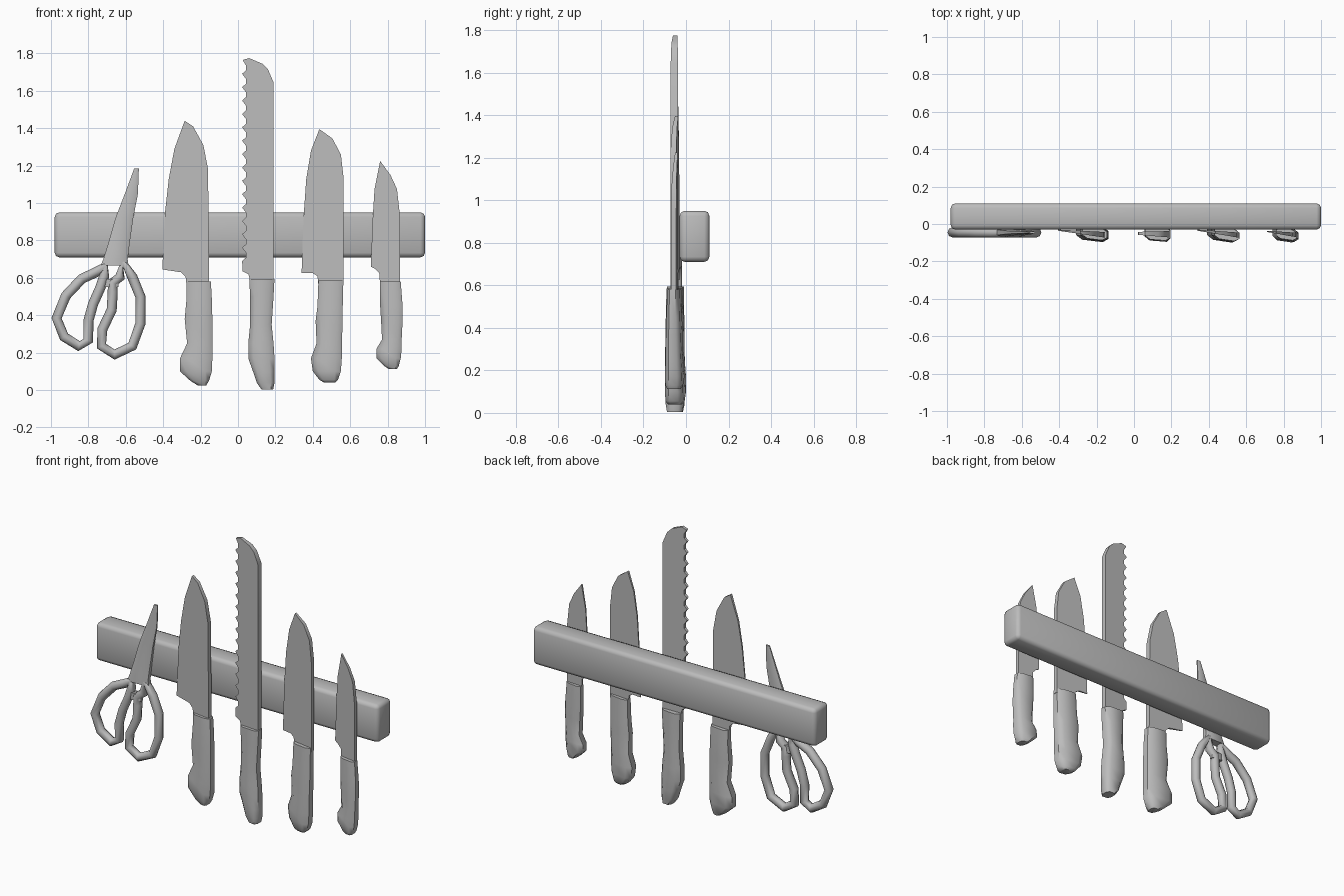
import bpy, bmesh, math
from mathutils import Vector

steel = bpy.data.materials.new("plain grey")
steel.diffuse_color = (0.5, 0.5, 0.5, 1)


def finish(bm, name, angle):
    bmesh.ops.recalc_face_normals(bm, faces=bm.faces)
    me = bpy.data.meshes.new(name)
    bm.to_mesh(me)
    bm.free()
    me.materials.append(steel)
    me.shade_smooth()
    me.set_sharp_from_angle(angle=math.radians(angle))
    ob = bpy.data.objects.new(name, me)
    bpy.context.collection.objects.link(ob)
    return ob


def skin(bm, rings, closed=False):
    """Join rings of equal length with quads, capping open ends."""
    rings = [[bm.verts.new(p) for p in r] for r in rings]
    n = len(rings[0])
    for a, b in zip(rings, rings[1:] + (rings[:1] if closed else [])):
        for i in range(n):
            j = (i + 1) % n
            bm.faces.new((a[i], a[j], b[j], b[i]))
    if not closed:
        bm.faces.new(rings[0])
        bm.faces.new(rings[-1])


def blade(name, outline, y0, slope, thin, thick):
    """Wedge-shaped plate, thin at the cutting edge (left), thick at the spine."""
    xs = [p[0] for p in outline]
    lo, hi = min(xs), max(xs)
    bm = bmesh.new()

    def side(s):
        return [(x, y0 + slope * (x - hi) + s * (thin + (thick - thin) * (x - lo) / (hi - lo)), z)
                for x, z in outline]
    skin(bm, [side(-1), side(1)])
    return finish(bm, name, 35)


def loft(name, sections, y0, slope, angle=50):
    """Chamfered box sections (z, left, right, half depth) joined along z."""
    xm = sum(s[1] + s[2] for s in sections) / (2 * len(sections))
    corners = [(1, .5), (.6, 1), (-.6, 1), (-1, .5), (-1, -.5), (-.6, -1), (.6, -1), (1, -.5)]
    rings = []
    for z, l, r, d in sections:
        c, w = (l + r) / 2, (r - l) / 2
        rings.append([(c + u * w, y0 + slope * (c + u * w - xm) + v * d, z) for u, v in corners])
    bm = bmesh.new()
    skin(bm, rings)
    return finish(bm, name, angle)


def loop(name, path, y, r, sides=8):
    """Closed tube following points in the x-z plane."""
    pts = [Vector((x, y, z)) for x, z in path]
    rings = []
    for i, p in enumerate(pts):
        t = (pts[(i + 1) % len(pts)] - pts[i - 1]).normalized()
        out = Vector((t.z, 0, -t.x))
        rings.append([p + r * (math.cos(a) * out + math.sin(a) * Vector((0, 1, 0)))
                      for a in (2 * math.pi * k / sides for k in range(sides))])
    bm = bmesh.new()
    skin(bm, rings, True)
    return finish(bm, name, 70)


# Wall rack
bm = bmesh.new()
bmesh.ops.create_cube(bm, size=1)
for v in bm.verts:
    v.co = Vector((.01 + v.co.x * 1.98, .04 + v.co.y * .14, .83 + v.co.z * .24))
bmesh.ops.bevel(bm, geom=bm.edges[:], offset=.024, segments=2, profile=.5, affect='EDGES')
finish(bm, "magnetic_rack", 50)

# Wide chef knife
blade("chef_blade", [(-.405, .645), (-.39, .95), (-.37, 1.13), (-.34, 1.29), (-.285, 1.44),
                     (-.24, 1.41), (-.185, 1.31), (-.16, 1.18), (-.155, .56), (-.275, .56),
                     (-.28, .605), (-.305, .63)], -.058, -.1, .003, .015)
loft("chef_handle", [(.58, -.275, -.145, .032), (.49, -.275, -.14, .036), (.38, -.285, -.137, .038),
                     (.25, -.272, -.137, .04), (.17, -.31, -.137, .042), (.1, -.31, -.14, .042),
                     (.05, -.255, -.155, .04), (.025, -.215, -.17, .03)], -.05, -.12)

# Bread knife with a scalloped edge
teeth = []
for i in range(15):
    z = .69 + i * .0715
    teeth += [(.022, z), (.042, z + .018), (.042, z + .045)]
blade("bread_blade", [(.025, .635)] + teeth + [(.025, 1.765), (.06, 1.775), (.13, 1.745), (.16, 1.715),
                      (.19, 1.645), (.19, .57), (.07, .57), (.055, .62)], -.055, -.03, .008, .017)
loft("bread_handle", [(.595, .06, .195, .036), (.5, .065, .19, .038), (.35, .065, .18, .039),
                      (.25, .055, .19, .04), (.17, .055, .195, .042), (.1, .08, .195, .042),
                      (.04, .1, .195, .042), (.004, .125, .188, .036)], -.05, -.08)

# Medium knife
blade("medium_blade", [(.34, .625), (.35, .915), (.365, 1.13), (.39, 1.28), (.435, 1.395),
                       (.505, 1.345), (.55, 1.26), (.565, 1.13), (.565, .56), (.43, .56),
                       (.425, .61), (.4, .625)], -.06, -.12, .003, .014)
loft("medium_handle", [(.585, .43, .563, .032), (.45, .425, .56, .036), (.37, .415, .56, .038),
                       (.25, .42, .555, .04), (.17, .39, .555, .042), (.1, .4, .55, .042),
                       (.055, .435, .535, .04), (.04, .46, .52, .03)], -.052, -.15)

# Paring knife
blade("paring_blade", [(.71, .66), (.72, .915), (.73, 1.075), (.76, 1.225), (.815, 1.15),
                       (.85, 1.075), (.865, .94), (.865, .56), (.76, .56), (.755, .625),
                       (.73, .65)], -.058, -.12, .003, .012)
loft("paring_handle", [(.58, .76, .87, .028), (.45, .76, .88, .032), (.37, .765, .88, .034),
                       (.27, .77, .875, .036), (.22, .74, .875, .038), (.17, .74, .87, .04),
                       (.13, .78, .86, .038), (.113, .805, .85, .03)], -.055, -.15)

# Scissors: closed blades and two finger loops
loft("scissor_blades", [(1.185, -.555, -.53, .006), (1.05, -.605, -.535, .01), (.92, -.655, -.56, .014),
                        (.78, -.695, -.58, .02), (.7, -.72, -.59, .026), (.665, -.735, -.585, .026)],
     -.045, 0)
loop("left_finger_loop", [(-.71, .665), (-.76, .63), (-.835, .595), (-.92, .505), (-.97, .385),
                          (-.93, .285), (-.85, .235), (-.8, .265), (-.8, .37), (-.775, .46),
                          (-.735, .55), (-.715, .61)], -.045, .027)
loop("right_finger_loop", [(-.615, .685), (-.565, .605), (-.522, .5), (-.522, .355), (-.565, .235),
                           (-.66, .19), (-.73, .235), (-.725, .325), (-.675, .43), (-.67, .525),
                           (-.67, .575), (-.63, .605)], -.045, .027)
loft("finger_loop_bridge", [(.595, -.72, -.64, .02), (.55, -.72, -.64, .02)], -.045, 0)
